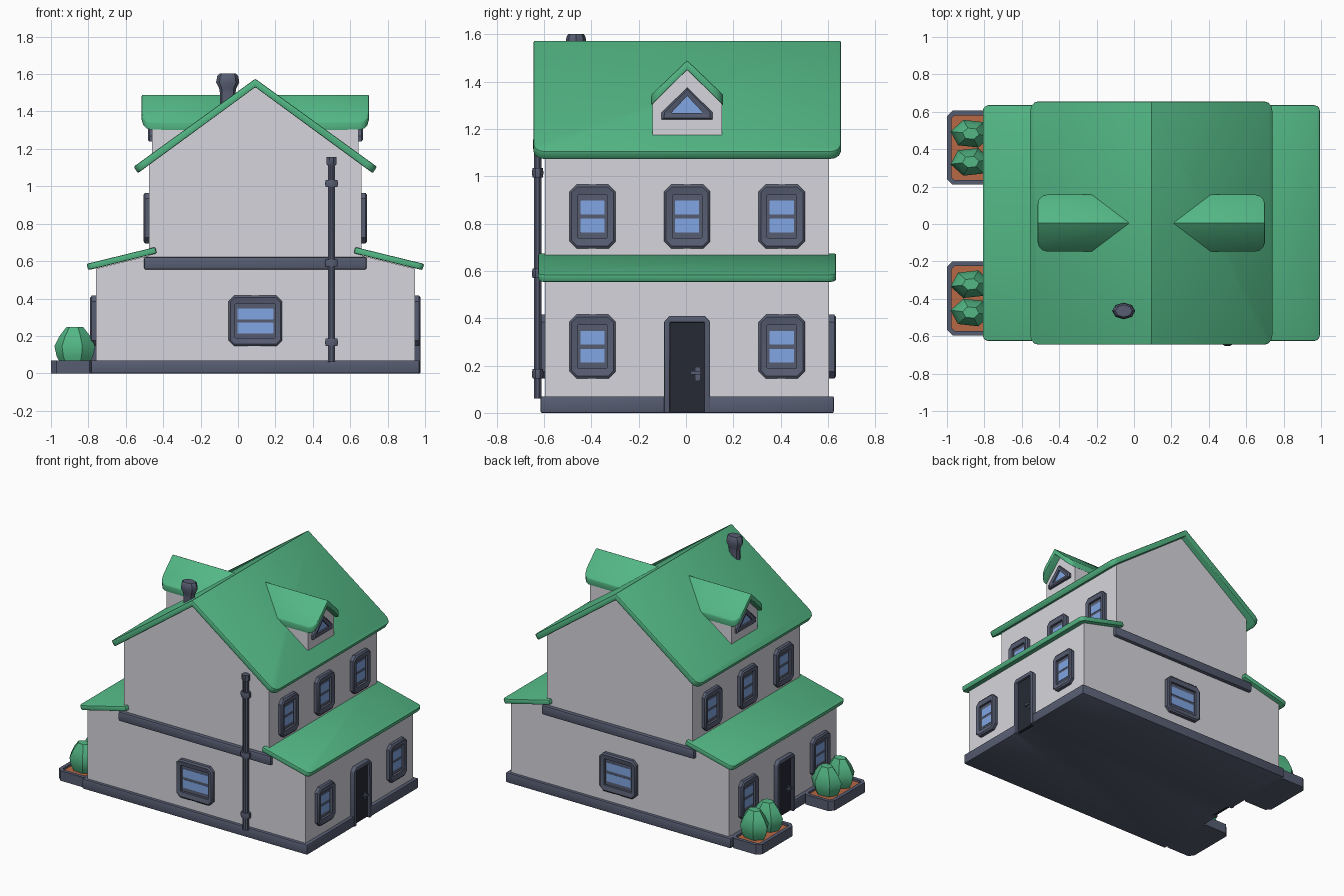
import bpy, bmesh, math
from mathutils import Matrix, Vector

if "Cube" in bpy.data.objects:
    bpy.data.objects.remove(bpy.data.objects["Cube"])

SHIFT = Vector((0.0925, 0.005, 0))  # parts are built symmetric, then shifted


def material(name, r, g, b):
    m = bpy.data.materials.new(name)
    m.diffuse_color = (*[(c / 255) ** 2.2 for c in (r, g, b)], 1)
    m.use_nodes = True
    m.node_tree.nodes["Principled BSDF"].inputs["Base Color"].default_value = m.diffuse_color
    return m


WALL = material("wall_white", 213, 212, 219)
GREEN = material("roof_green", 84, 182, 132)
SLATE = material("trim_slate", 88, 94, 114)
DARK = material("door_dark", 44, 46, 56)
GLASS = material("glass_blue", 128, 164, 226)
SOIL = material("soil_brown", 182, 104, 70)


def loft(name, loops, mat, bevel=0, cyclic=False, corner=None, radius=0.05):
    """Skin closed loops of 3D points; optional rounded corners and edge bevel."""
    bm = bmesh.new()
    rows = [[bm.verts.new(p) for p in loop] for loop in loops]
    pairs = list(zip(rows, rows[1:])) + ([(rows[-1], rows[0])] if cyclic else [])
    for a, b in pairs:
        for i in range(len(a)):
            j = (i + 1) % len(a)
            bm.faces.new((a[i], a[j], b[j], b[i]))
    if not cyclic:
        bm.faces.new(rows[0])
        bm.faces.new(rows[-1])
    bmesh.ops.recalc_face_normals(bm, faces=bm.faces)
    if corner:
        es = [e for e in bm.edges if all(corner(v.co) for v in e.verts)
              and abs(e.verts[0].co.y - e.verts[1].co.y) < 0.001]
        bmesh.ops.bevel(bm, geom=es, offset=radius, segments=3, profile=0.5, affect='EDGES')
    if bevel:
        es = [e for e in bm.edges if e.calc_face_angle(0) > 0.62]
        bmesh.ops.bevel(bm, geom=es, offset=bevel, segments=2, profile=0.5, affect='EDGES')
    me = bpy.data.meshes.new(name)
    bm.to_mesh(me)
    bm.free()
    ob = bpy.data.objects.new(name, me)
    ob.location = SHIFT
    me.materials.append(mat)
    bpy.context.collection.objects.link(ob)
    return ob


def along_y(name, pts, y0, y1, mat, **k):
    return loft(name, [[(x, y, z) for x, z in pts] for y in (y0, y1)], mat, **k)


def along_z(name, pts, z0, z1, mat, **k):
    return loft(name, [[(x, y, z) for x, y in pts] for z in (z0, z1)], mat, **k)


def turned(name, cx, cy, rings, n, mat, sy=1.0, turn=0.0):
    """Stack of n-sided rings given as (radius, height)."""
    ang = [turn + 2 * math.pi * i / n for i in range(n)]
    return loft(name, [[(cx + r * math.cos(a), cy + sy * r * math.sin(a), z) for a in ang]
                       for r, z in rings], mat)


def cham(w, h, c, cx=0, cy=0):
    w, h = w / 2, h / 2
    return [(cx + x, cy + y) for x, y in ((-w + c, -h), (w - c, -h), (w, -h + c), (w, h - c),
                                          (w - c, h), (-w + c, h), (-w, h - c), (-w, -h + c))]


class Facade:
    """Places flat outlines (u, v) on one wall of the house."""

    def __init__(self, angle, dist, off, z):
        self.m = Matrix.Rotation(math.radians(angle), 4, 'Z')
        self.d, self.o, self.z = dist, off, z

    def at(self, pts, n):
        return [self.m @ Vector((u + self.o, -self.d - n, self.z + v)) for u, v in pts]

    def plate(self, name, pts, n0, n1, mat, **k):
        return loft(name, [self.at(pts, n0), self.at(pts, n1)], mat, **k)

    def frame(self, name, outer, inner, depth):
        mid = [tuple(Vector(o).lerp(Vector(i), 0.25)) for o, i in zip(outer, inner)]
        loft(name, [self.at(outer, -0.01), self.at(outer, depth - 0.008), self.at(mid, depth),
                    self.at(inner, depth - 0.006), self.at(inner, -0.01)], SLATE, cyclic=True)


def window(name, f, w, h=0.27):
    f.frame(name + "_frame", cham(w, h, 0.03), cham(w - 0.07, h - 0.085, 0.004), 0.03)
    f.plate(name + "_sash", cham(w - 0.06, h - 0.075, 0.004), -0.01, 0.008, SLATE)
    for part, v in (("upper", 0.038), ("lower", -0.038)):
        f.plate(f"{name}_{part}_pane", cham(w - 0.093, 0.058, 0.002, 0, v), 0.006, 0.011, GLASS)


def door(name, f):
    f.plate(name + "_frame", [(-.0975, 0), (-.0975, .385), (-.075, .41), (.075, .41), (.0975, .385),
                              (.0975, 0), (.073, 0), (.073, .383), (-.073, .383), (-.073, 0)],
            -0.02, 0.03, SLATE, bevel=0.004)
    f.plate(name + "_panel", cham(0.148, 0.38, 0.002, 0, 0.195), -0.02, 0.012, DARK)
    f.plate(name + "_handle_plate", cham(0.018, 0.055, 0.004, 0.045, 0.165), 0.01, 0.018, SLATE)
    f.plate(name + "_handle", cham(0.045, 0.014, 0.004, 0.036, 0.17), 0.016, 0.03, SLATE)


# Walls with gable, both storeys
half = [(.8525, .04), (.8525, .56), (.5675, .63), (.5675, 1.12)]
along_y("walls", half + [(0, 1.537)] + [(-x, z) for x, z in reversed(half)], -.6, .6, WALL)

# Plinth with notches for the two doors
notch = [(.8775, -.62), (.8775, -.085), (.84, -.085), (.84, .085), (.8775, .085), (.8775, .62)]
along_z("plinth", notch + [(-x, -y) for x, y in notch], 0, .07, SLATE, bevel=0.006)

# Main roof
along_y("main_roof", [(0, 1.575), (.65, 1.105), (.628, 1.07), (0, 1.53), (-.628, 1.07), (-.65, 1.105)],
        -.65, .65, GREEN, bevel=0.007, corner=lambda c: abs(c.x) > .6)

# Floor bands on front and back
for name, s in (("front", -1), ("back", 1)):
    along_y(name + "_floor_band", [(-.595, .555), (.595, .555), (.595, .622), (-.595, .622)],
            s * .585, s * .625, SLATE, bevel=0.01)

for side, s, ang in (("right", 1, 90), ("left", -1, -90)):
    # Lower porch roof
    along_y(side + "_porch_roof", [(s * .535, .675), (s * .903, .585), (s * .893, .552), (s * .527, .642)],
            -.63, .63, GREEN, bevel=0.007, corner=lambda c: abs(c.x) > .85, radius=0.03)
    # Dormer body, roof and triangular window
    body = [(-.147, 1.15), (.147, 1.15), (.147, 1.31), (0, 1.458), (-.147, 1.31)]
    loft(side + "_dormer_wall", [[(s * x, y, z) for y, z in body] for x in (.2, .5525)], WALL)
    cap = [(0, 1.49), (.152, 1.345), (.152, 1.30), (0, 1.45), (-.152, 1.30), (-.152, 1.345)]
    loft(side + "_dormer_roof", [[(s * x, y, z) for y, z in cap] for x in (.1, .6075)], GREEN,
         bevel=0.005, corner=lambda c: abs(c.x) > .6 and abs(c.y) > .14)
    f = Facade(ang, .5525, 0, 1.24)
    inner = [(-.066, .027), (.066, .027), (.062, .034), (0, .1), (-.062, .034)]
    f.frame(side + "_dormer_window_frame",
            [(-.108, 0), (.108, 0), (.108, .03), (0, .135), (-.108, .03)], inner, 0.022)
    f.plate(side + "_dormer_window_pane", inner, -0.004, 0.005, GLASS)
    # Windows and door
    for i, o in enumerate((-.4, 0, .4)):
        window(f"{side}_upper_window_{i + 1}", Facade(ang, .5675, o, .83), .195)
        if o:
            window(f"{side}_lower_window_{i + 1}", Facade(ang, .8525, o, .28), .195)
    door(side + "_door", Facade(ang, .8525, 0, 0))

# Wide windows on front and back
window("front_window", Facade(0, .6, 0, .28), .285)
window("back_window", Facade(180, .6, 0, .28), .285)

# Chimney pot
turned("chimney", -.1475, -.47, [(.042, 1.38), (.042, 1.50), (.046, 1.525), (.062, 1.555),
                                 (.056, 1.59), (.045, 1.602)], 8, SLATE, sy=0.72)

# Drainpipe with collars
turned("drainpipe", .4075, -.632, [(.021, .06), (.021, 1.11), (.028, 1.118), (.028, 1.156)], 8,
       SLATE, sy=0.8, turn=math.pi / 8)
for i, z in enumerate((.165, .59, 1.015)):
    turned(f"drainpipe_collar_{i + 1}", .4075, -.632, [(.034, z - .02), (.038, z), (.034, z + .02)], 8,
           SLATE, sy=0.7, turn=math.pi / 8)

# Planters with soil and bushes
for name, s in (("front", -1), ("back", 1)):
    cx, cy = -.975, s * .403
    out, inn = cham(.235, .396, .03, cx, cy), cham(.185, .346, .015, cx, cy)
    loft(name + "_planter", [[(x, y, z) for x, y in p] for p, z in
                             ((out, 0), (out, .07), (inn, .07), (inn, .045))], SLATE)
    along_z(name + "_planter_soil", inn, .04, .055, SOIL)
    for i, y in enumerate((.327, .478)):
        turned(f"{name}_bush_{i + 1}", -.965, s * y, [(.075, .05), (.098, .09), (.11, .145), (.082, .2), (.045, .248)],
               6, GREEN, sy=0.72, turn=0.15 * (1 - 2 * i))

# Smooth shading with sharp edges kept
for ob in bpy.data.objects:
    ob.select_set(True)
    bpy.context.view_layer.objects.active = ob
bpy.ops.object.shade_smooth_by_angle(angle=math.radians(35))
